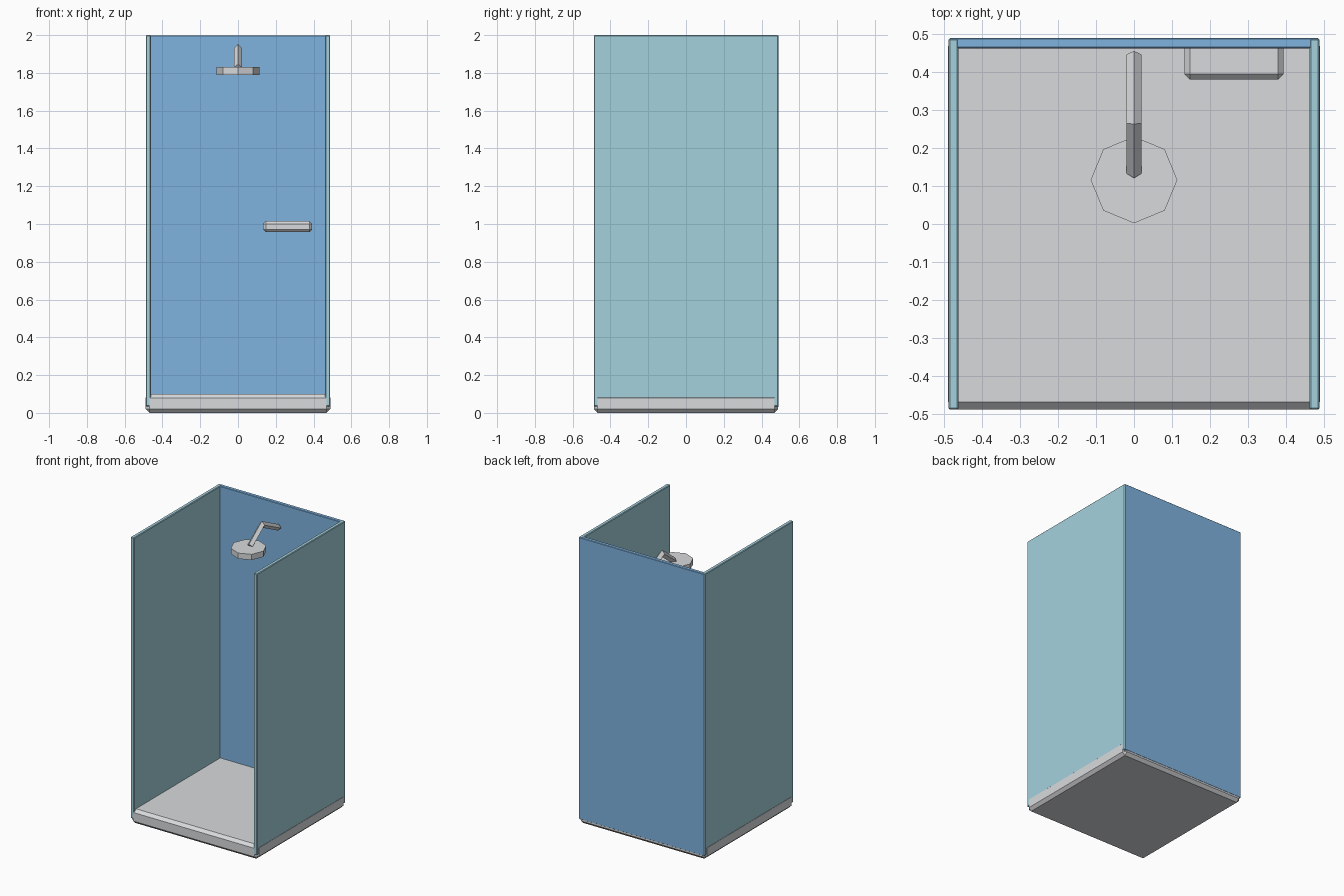
import bpy, bmesh, math
from mathutils import Vector

cube = bpy.data.objects.get("Cube")
if cube:
    bpy.data.objects.remove(cube, do_unlink=True)


def srgb(c):
    return c / 12.92 if c <= 0.04045 else ((c + 0.055) / 1.055) ** 2.4


def material(name, *rgb):
    m = bpy.data.materials.new(name)
    m.use_nodes = True
    col = (*[srgb(c) for c in rgb], 1)
    m.diffuse_color = col
    m.node_tree.nodes["Principled BSDF"].inputs["Base Color"].default_value = col
    return m


grey = material("light grey", 0.85, 0.855, 0.865)
teal = material("pale teal glass", 0.645, 0.82, 0.87)
blue = material("blue panel", 0.5, 0.705, 0.875)


def add_object(name, bm, mat):
    bmesh.ops.recalc_face_normals(bm, faces=bm.faces)
    me = bpy.data.meshes.new(name)
    bm.to_mesh(me)
    bm.free()
    me.materials.append(mat)
    ob = bpy.data.objects.new(name, me)
    bpy.context.collection.objects.link(ob)
    return ob


def chamfered_box(name, lo, hi, chamfer, mat):
    bm = bmesh.new()
    bmesh.ops.create_cube(bm, size=1)
    lo, hi = Vector(lo), Vector(hi)
    for v in bm.verts:
        v.co = (lo + hi) / 2 + v.co * (hi - lo)
    bmesh.ops.bevel(bm, geom=bm.edges[:], offset=chamfer, segments=1,
                    profile=0.5, affect='EDGES')
    return add_object(name, bm, mat)


# Tray and enclosure walls
W = 0.488
chamfered_box("tray", (-W - 0.001, -W, 0), (W + 0.001, W, 0.1), 0.02, grey)
for side, sx in (("left", 1), ("right", -1)):
    xs = sorted((sx * 0.461, sx * W))
    chamfered_box(side + "_glass_wall", (xs[0], -W, 0.035), (xs[1], W, 2), 0.004, teal)
chamfered_box("back_wall", (-W + 0.002, 0.462, 0.03), (W - 0.002, W + 0.001, 1.999),
              0.003, blue)

# Soap shelf on the back wall
chamfered_box("shelf", (0.133, 0.38, 0.957), (0.393, 0.48, 1.015), 0.014, grey)

# Octagonal shower head
bm = bmesh.new()
bmesh.ops.create_cone(bm, cap_ends=True, segments=8, radius1=0.114, radius2=0.114, depth=0.04)
bmesh.ops.translate(bm, verts=bm.verts, vec=(0, 0.116, 1.81))
add_object("shower_head", bm, grey)

# Bent square pipe, swept with a mitred bend
path = [Vector(p) for p in ((0, 0.446, 1.84), (0, 0.265, 1.93), (0, 0.133, 1.83))]
r = 0.02
dirs = [(b - a).normalized() for a, b in zip(path, path[1:])]
tangents = [dirs[0], (dirs[0] + dirs[1]).normalized(), dirs[1]]
side = Vector((1, 0, 0))
bm = bmesh.new()
rings = []
for p, t, d in zip(path, tangents, (dirs[0], dirs[0], dirs[1])):
    up = t.cross(side).normalized() * (r / t.dot(d))
    rings.append([bm.verts.new(p + o) for o in (side * r, up, -side * r, -up)])
for a, b in zip(rings, rings[1:]):
    for i in range(4):
        j = (i + 1) % 4
        bm.faces.new((a[i], a[j], b[j], b[i]))
bm.faces.new(rings[0])
bm.faces.new(rings[-1])
add_object("shower_pipe", bm, grey)
